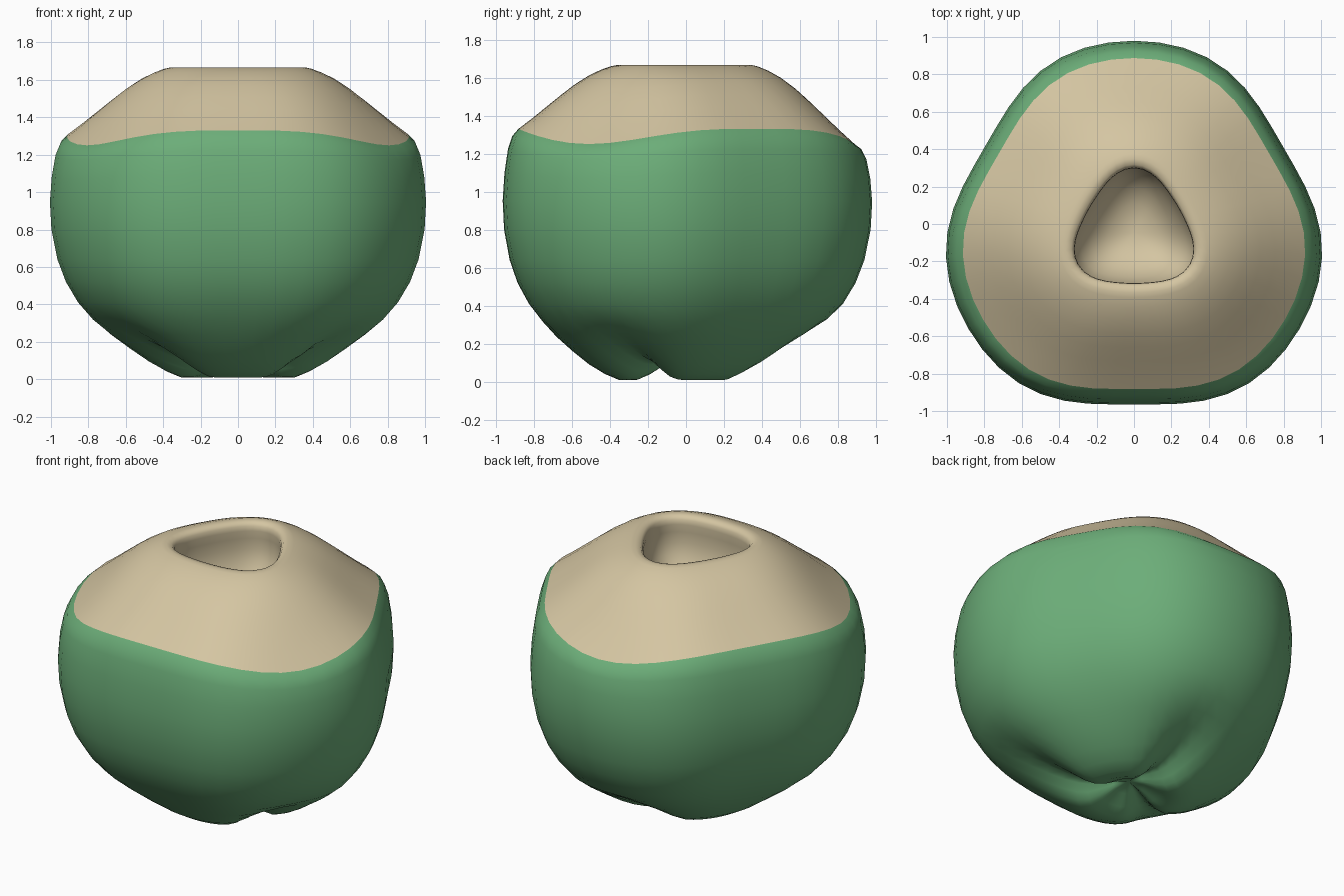
import bpy, bmesh, math

if "Cube" in bpy.data.objects:
    bpy.data.objects.remove(bpy.data.objects["Cube"])

SEG = 48
CY = -0.045                      # centre of the rounded triangle

def material(name, rgb):
    m = bpy.data.materials.new(name)
    m.diffuse_color = (*rgb, 1)
    m.use_nodes = True
    m.node_tree.nodes["Principled BSDF"].inputs["Base Color"].default_value = m.diffuse_color
    return m

GREEN = material("husk green", (0.15, 0.42, 0.19))
TAN = material("cut fibre tan", (0.66, 0.56, 0.36))

def wave(a, a0, a3, a6):
    """Three-fold wave, corners at 90, 210 and 330 degrees."""
    d = 3 * (a - math.pi / 2)
    return a0 + a3 * math.cos(d) + a6 * math.cos(2 * d)

def outer(a): return wave(a, 0.985, 0.0525, -0.013)
def rim_z(a): return wave(a, 1.30, -0.04, -0.01)
def hole(a): return wave(a, 0.303, 0.036, 0.004)

def corner_gap(a):
    """Angle in degrees to the nearest corner."""
    d = math.degrees(a - math.pi / 2) % 120
    return min(d, 120 - d)

def loft(name, rings, mat, end):
    """Skin rings of points; close the last ring onto a single end point."""
    bm = bmesh.new()
    loops = [[bm.verts.new(ring(2 * math.pi * i / SEG)) for i in range(SEG)] for ring in rings]
    for lo, up in zip(loops, loops[1:]):
        for i in range(SEG):
            j = (i + 1) % SEG
            bm.faces.new((lo[i], lo[j], up[j], up[i]))
    tip = bm.verts.new(end)
    for i in range(SEG):
        bm.faces.new((loops[-1][i], loops[-1][(i + 1) % SEG], tip))
    # make faces point upwards/outwards on the first band
    bm.normal_update()
    f = bm.faces[0] if not bm.faces.ensure_lookup_table() else None
    c = f.calc_center_median()
    if f.normal.x * c.x + f.normal.y * (c.y - CY) < 0:
        bmesh.ops.reverse_faces(bm, faces=bm.faces[:])
    me = bpy.data.meshes.new(name)
    bm.to_mesh(me)
    bm.free()
    me.materials.append(mat)
    for p in me.polygons:
        p.use_smooth = True
    ob = bpy.data.objects.new(name, me)
    bpy.context.collection.objects.link(ob)
    return ob

def point(a, r, z):
    return (r * math.cos(a), CY + r * math.sin(a), z)

# husk: (radius scale, height, groove depth) from cut rim down to the base
HUSK = [(0.91, 1.31, 0), (0.945, 1.275, 0), (0.97, 1.21, 0), (0.99, 1.09, 0),
        (1.0, 0.95, 0), (0.992, 0.8, 0), (0.96, 0.64, 0), (0.915, 0.52, 0),
        (0.85, 0.41, 0.0), (0.77, 0.315, 0.015), (0.68, 0.235, 0.035),
        (0.58, 0.16, 0.06), (0.48, 0.09, 0.085), (0.39, 0.04, 0.10),
        (0.31, 0.008, 0.11), (0.24, 0.008, 0.10), (0.17, 0.035, 0.08), (0.09, 0.08, 0.04)]

def husk_ring(s, z, g):
    def f(a):
        t = min(1, max(0, (z - 0.8) / 0.51))
        lift = g * math.exp(-(corner_gap(a) / 17) ** 2)
        tri = outer(a) if z > 0.3 else 0.985 + (outer(a) - 0.985) * z / 0.3
        return point(a, s * tri, z + (rim_z(a) - 1.31) * t * t + lift)
    return f

loft("green_husk", [husk_ring(*p) for p in HUSK], GREEN, (0, CY, 0.11))

# cut top: (progress from husk rim to hole, height share)
DOME = [(0, 0), (0.14, 0.17), (0.28, 0.35), (0.42, 0.53), (0.56, 0.70),
        (0.70, 0.84), (0.82, 0.93), (0.92, 0.985), (0.97, 1.0)]

def dome_ring(u, h):
    def f(a):
        r0, z0 = 0.91 * outer(a), rim_z(a)
        r1 = hole(a) + 0.035
        return point(a, r0 + (r1 - r0) * u, z0 + (1.665 - z0) * h)
    return f

# drinking hole: (radius scale, height) down into a rounded hollow
HOLE = [(1.06, 1.66), (1.01, 1.64), (1.0, 1.61), (1.02, 1.56), (1.03, 1.49),
        (0.99, 1.42), (0.88, 1.34), (0.70, 1.27), (0.45, 1.22), (0.2, 1.20)]

def hole_ring(s, z):
    return lambda a: point(a, s * hole(a), z)

loft("cut_top", [dome_ring(*p) for p in DOME] + [hole_ring(*p) for p in HOLE],
     TAN, (0, CY, 1.195))
